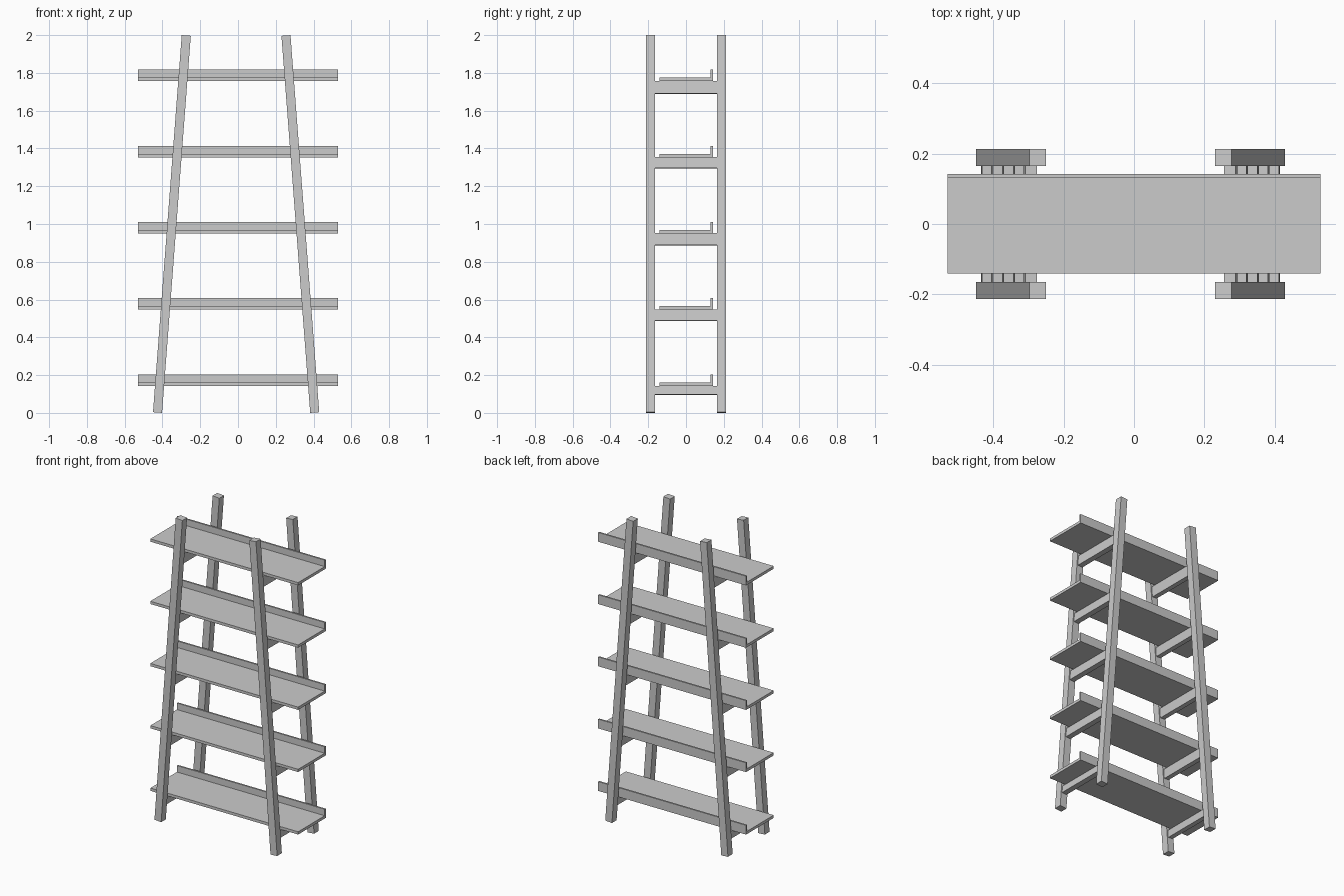
import bpy
from math import radians, tan
from mathutils import Matrix, Vector
import bmesh

if "Cube" in bpy.data.objects:
    bpy.data.objects.remove(bpy.data.objects["Cube"])

TILT = radians(4.36)


def box(name, center, size, tilt=0.0):
    """Box of a given size, leaned about the y axis."""
    bm = bmesh.new()
    bmesh.ops.create_cube(bm, size=1.0)
    bmesh.ops.scale(bm, vec=Vector(size), verts=bm.verts)
    mesh = bpy.data.meshes.new(name)
    bm.to_mesh(mesh)
    bm.free()
    ob = bpy.data.objects.new(name, mesh)
    ob.location = center
    ob.rotation_euler = (0, tilt, 0)
    bpy.context.collection.objects.link(ob)
    return ob


# Underside of each shelf and underside of the rungs carrying it
levels = [(0.142, 0.096), (0.547, 0.487), (0.950, 0.888),
          (1.353, 1.295), (1.757, 1.690)]

# Leaning side frames: two legs joined by rungs
for side, mid_x, tilt in (("left", -0.350, TILT), ("right", 0.330, -TILT)):
    for end, y in (("front", -0.189), ("back", 0.189)):
        box(f"{side}_{end}_leg", (mid_x, y, 1.0), (0.048, 0.048, 2.002), tilt)
    for i, (top, bottom) in enumerate(levels):
        z = (top + bottom) / 2
        x = mid_x + (z - 1.0) * tan(tilt)
        box(f"{side}_rung_{i + 1}", (x, 0, z), (0.034, 0.332, top - bottom), tilt)

# Shelf boards, each with a raised lip along the back
for i, (base, _) in enumerate(levels):
    box(f"shelf_{i + 1}", (0, -0.005, base + 0.009), (1.06, 0.272, 0.018))
    box(f"shelf_lip_{i + 1}", (0, 0.1365, base + 0.030), (1.06, 0.011, 0.060))
